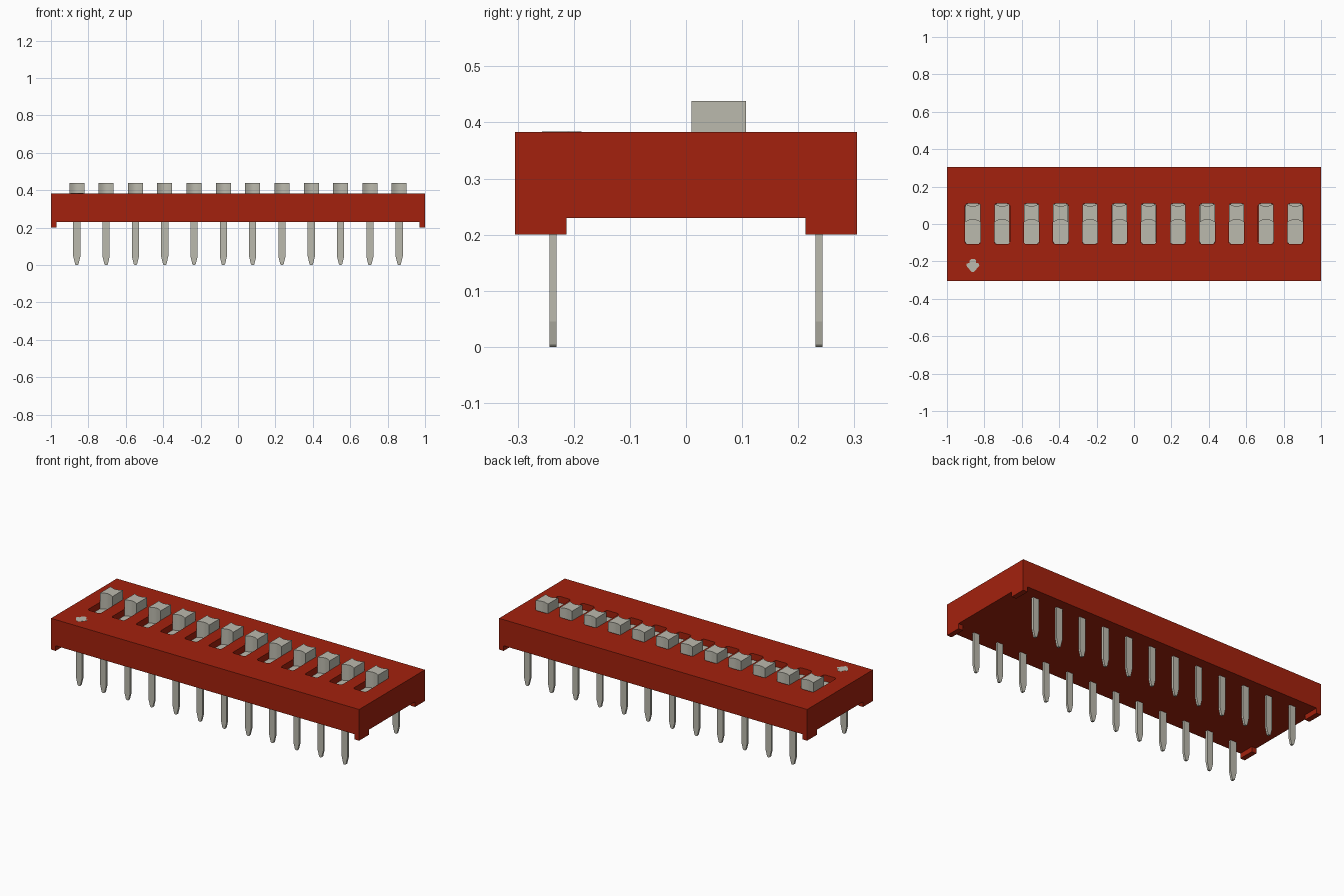
import bpy
import bmesh
from math import sin, cos, pi

default = bpy.data.objects.get("Cube")
if default:
    bpy.data.objects.remove(default)

COUNT, PITCH = 12, 0.1567
TOP, UNDERSIDE, FLOOR = 0.383, 0.23, 0.345
COLUMNS = [(i - (COUNT - 1) / 2) * PITCH for i in range(COUNT)]


def material(name, rgb):
    mat = bpy.data.materials.new(name)
    mat.use_nodes = True
    mat.diffuse_color = (*rgb, 1)
    mat.node_tree.nodes["Principled BSDF"].inputs["Base Color"].default_value = (*rgb, 1)
    return mat


RED = material("red plastic", (0.37, 0.0155, 0.004))
GREY = material("pale grey", (0.50, 0.49, 0.42))


def prism(name, points, low, high, mat, upright=False):
    """Extrude an outline along z, or along y when upright."""
    bm = bmesh.new()
    place = (lambda a, b, c: (a, c, b)) if upright else (lambda a, b, c: (a, b, c))
    face = bm.faces.new([bm.verts.new(place(a, b, low)) for a, b in points])
    new = bmesh.ops.extrude_face_region(bm, geom=[face])["geom"]
    shift = place(0, 0, high - low)
    bmesh.ops.translate(bm, vec=shift, verts=[v for v in new if isinstance(v, bmesh.types.BMVert)])
    bmesh.ops.recalc_face_normals(bm, faces=bm.faces)
    mesh = bpy.data.meshes.new(name)
    bm.to_mesh(mesh)
    bm.free()
    mesh.materials.append(mat)
    obj = bpy.data.objects.new(name, mesh)
    bpy.context.collection.objects.link(obj)
    return obj


def rectangle(x, y0, y1):
    return [(-x, y0), (x, y0), (x, y1), (-x, y1)]


def rounded(x, y0, y1, r, steps=4):
    corners = [(x - r, y1 - r), (r - x, y1 - r), (r - x, y0 + r), (x - r, y0 + r)]
    return [(cx + r * cos((k + s / steps) * pi / 2), cy + r * sin((k + s / steps) * pi / 2))
            for k, (cx, cy) in enumerate(corners) for s in range(steps + 1)]


def shade(obj):
    bpy.ops.object.select_all(action="DESELECT")
    obj.select_set(True)
    bpy.context.view_layer.objects.active = obj
    bpy.ops.object.shade_smooth_by_angle(angle=0.6)


def cut(obj, cutter):
    cutter.hide_render = True
    mod = obj.modifiers.new("cut", "BOOLEAN")
    mod.operation = "DIFFERENCE"
    mod.solver = "EXACT"
    mod.object = cutter
    bpy.ops.object.select_all(action="DESELECT")
    bpy.context.view_layer.objects.active = obj
    bpy.ops.object.modifier_apply(modifier=mod.name)
    bpy.data.objects.remove(cutter)


# Housing: a block with a cross cut from below, which leaves four corner feet
body = prism("body", rectangle(1, -0.305, 0.305), 0.2, TOP, RED)
fx, fy, far = 0.97, 0.213, 1.2
quarter = [(far, fy), (fx, fy), (fx, far)]
cross = (quarter + [(-x, y) for x, y in reversed(quarter)]
         + [(-x, -y) for x, y in quarter] + [(x, -y) for x, y in reversed(quarter)])
cut(body, prism("underside_cutter", cross, 0.1, UNDERSIDE, RED))

# Slots for the sliders
for x in COLUMNS:
    cutter = prism("slot_cutter", rounded(0.041, -0.107, 0.109, 0.012), FLOOR - 0.02, TOP + 0.1, RED)
    cutter.location.x = x
    bpy.context.view_layer.update()
    cut(body, cutter)


# Slider knob outline, hollowed at the front and the back
def hollow(y, depth, steps=10):
    return [(-0.04 + 0.08 * s / steps, y + depth * sin(pi * s / steps)) for s in range(steps + 1)]


knob_outline = hollow(0.01, 0.015) + hollow(0.107, -0.012)[::-1]
pin_half = [(0.019, 0.24), (0.019, 0.045), (0.009, 0.004), (0.005, 0)]
pin_outline = pin_half + [(-x, z) for x, z in reversed(pin_half)]


def repeat(source, name, places):
    for i, (x, y) in enumerate(places):
        obj = source if i == 0 else bpy.data.objects.new(name, source.data)
        if i:
            bpy.context.collection.objects.link(obj)
        obj.location = (x, y, 0)


row = [(x, 0) for x in COLUMNS]
base = prism("slider_base", rounded(0.0405, -0.1065, 0.1085, 0.012), FLOOR - 0.019, FLOOR, GREY)
repeat(base, "slider_base", row)
knob = prism("slider_knob", knob_outline, FLOOR - 0.005, 0.438, GREY)
shade(knob)
repeat(knob, "slider_knob", row)

# Two rows of tapered pins
pin = prism("pin", pin_outline, -0.0065, 0.0065, GREY, upright=True)
repeat(pin, "pin", [(x, y) for y in (-0.237, 0.237) for x in COLUMNS])

# Arrow mark beside the first slider
arrow_half = [(0.008, -0.186), (0.016, -0.194), (0.018, -0.208), (0.032, -0.211),
              (0.035, -0.222), (0.01, -0.253), (0.004, -0.257)]
arrow = prism("arrow_mark", arrow_half + [(-x, y) for x, y in reversed(arrow_half)],
              TOP - 0.002, TOP + 0.001, GREY)
arrow.location.x = COLUMNS[0]
